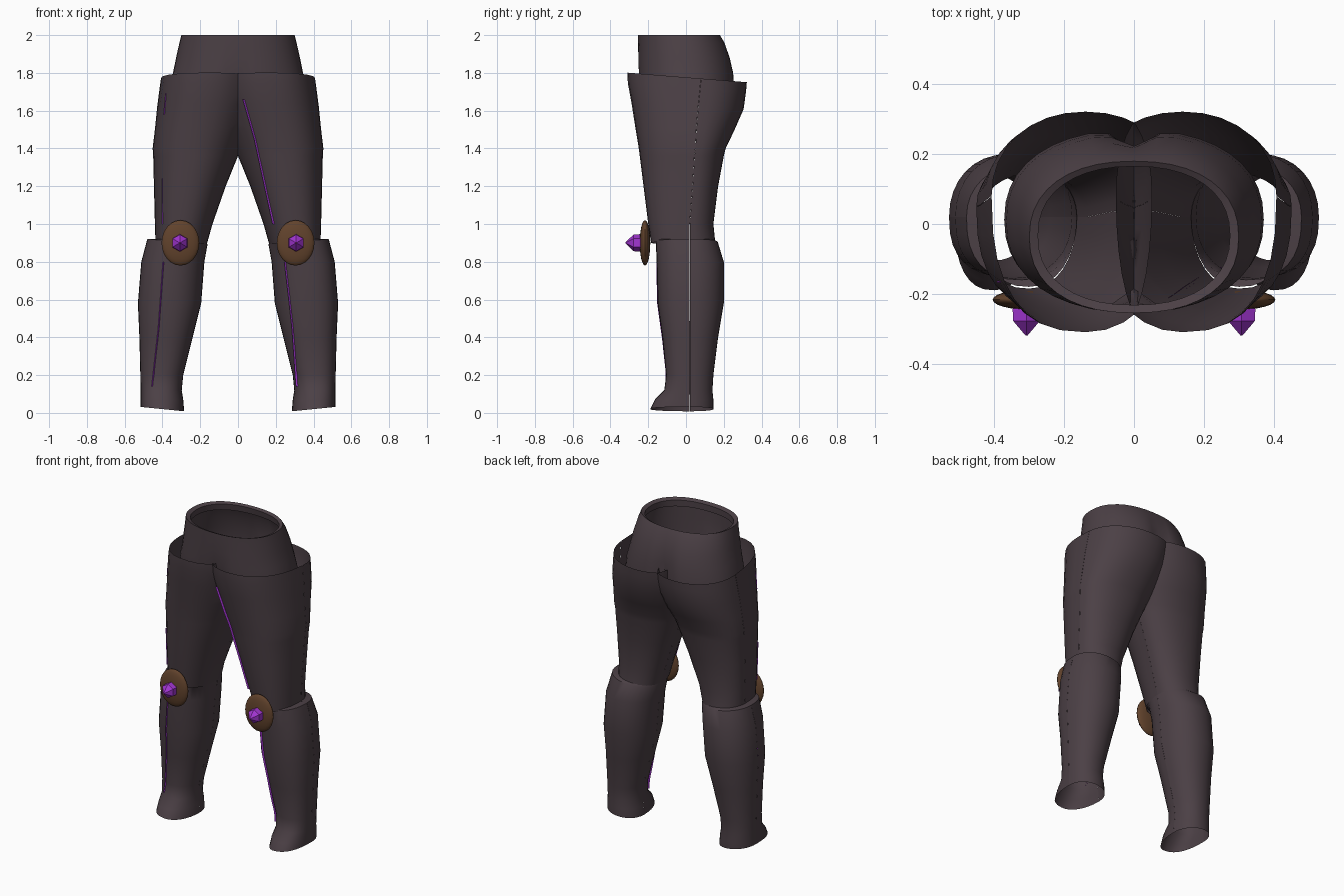
import bpy, bmesh, math

if "Cube" in bpy.data.objects:
    bpy.data.objects.remove(bpy.data.objects["Cube"])


def material(name, rgb):
    m = bpy.data.materials.new(name)
    m.diffuse_color = (*rgb, 1)
    m.use_nodes = True
    m.node_tree.nodes["Principled BSDF"].inputs["Base Color"].default_value = m.diffuse_color
    return m


LEATHER = material("dark leather", (0.071, 0.051, 0.060))
BROWN = material("brown leather", (0.120, 0.055, 0.025))
PURPLE = material("purple crystal", (0.36, 0.036, 0.64))


def power(v, p):
    return math.copysign(abs(v) ** p, v)


def roundness(c, s):
    """Section exponent: boxier on the outer front corner."""
    return 0.80 if c > 0 and s < 0 else 0.94


def finish(bm, name, mat, smooth=True):
    mesh = bpy.data.meshes.new(name)
    bm.to_mesh(mesh)
    bm.free()
    mesh.materials.append(mat)
    ob = bpy.data.objects.new(name, mesh)
    bpy.context.collection.objects.link(ob)
    bpy.context.view_layer.objects.active = ob
    ob.select_set(True)
    if smooth:
        bpy.ops.object.shade_smooth_by_angle(angle=math.radians(40))
    ob.select_set(False)
    return ob


def skin(bm, rows, closed=False):
    """Join rows of points into quads."""
    vs = [[bm.verts.new(p) for p in r] for r in rows]
    n = len(vs[0])
    for a, b in zip(vs, vs[1:]):
        for i in range(n if closed else n - 1):
            j = (i + 1) % n
            bm.faces.new((a[i], a[j], b[j], b[i]))


# Rings: z, inner x, outer x, front y, seam y, back y, slope in x, slope in y
THIGH = [
    (0.90, 0.165, 0.437, -0.185, 0.02, 0.155, 0.05, 0),
    (1.00, 0.135, 0.440, -0.20, 0.02, 0.145, 0, 0),
    (1.20, 0.065, 0.445, -0.225, 0.035, 0.17, 0, 0),
    (1.36, 0.0, 0.449, -0.245, 0.045, 0.20, 0, 0),
    (1.40, -0.015, 0.452, -0.25, 0.05, 0.21, 0, 0),
    (1.50, -0.06, 0.440, -0.268, 0.055, 0.255, 0, -0.03),
    (1.62, -0.10, 0.428, -0.288, 0.065, 0.305, 0, -0.05),
    (1.72, -0.125, 0.415, -0.308, 0.075, 0.318, 0, -0.07),
    (1.77, -0.13, 0.408, -0.310, 0.08, 0.322, 0, -0.08),
]
SHIN = [
    (0.02, 0.285, 0.515, -0.19, 0.02, 0.145, 0.10, 0),
    (0.07, 0.29, 0.515, -0.165, 0.02, 0.145, 0, 0),
    (0.12, 0.298, 0.515, -0.115, 0.02, 0.14, 0, 0),
    (0.20, 0.29, 0.517, -0.105, 0.02, 0.145, 0, 0),
    (0.40, 0.24, 0.522, -0.125, 0.02, 0.17, 0, 0),
    (0.58, 0.195, 0.530, -0.15, 0.02, 0.20, 0, 0),
    (0.80, 0.178, 0.512, -0.155, 0.02, 0.20, 0, 0),
    (0.905, 0.162, 0.480, -0.16, 0.02, 0.168, 0.1, 0),
    (0.915, 0.165, 0.437, -0.18, 0.02, 0.152, 0.05, 0),
]


def leg_shell(name, rings, side):
    """Front and back half shells with a hairline seam on each side."""
    bm = bmesh.new()
    gap, n = 0.0006, 16
    for half in (0, 1):
        rows = []
        for z, x0, x1, yf, ys, yb, sx, sy in rings:
            row = []
            for i in range(n + 1):
                a = half * math.pi + gap + (math.pi - 2 * gap) * i / n
                c, s = math.cos(a), math.sin(a)
                p = roundness(c, s)
                dx = (x1 - x0) / 2 * power(c, p)
                dy = power(s, p) * ((yb - ys) if half == 0 else (ys - yf))
                row.append(((x0 + x1) / 2 + dx, ys + dy, z + sx * dx + sy * dy))
            rows.append(row)
        skin(bm, rows)
    # cut at the centre plane, then fold the overlap back as the inner wall
    bmesh.ops.bisect_plane(bm, geom=bm.verts[:] + bm.edges[:] + bm.faces[:],
                           plane_co=(0, 0, 0), plane_no=(1, 0, 0))
    for v in bm.verts:
        if v.co.x < 0:
            v.co.x *= -0.4
    if side < 0:
        bmesh.ops.scale(bm, vec=(-1, 1, 1), verts=bm.verts)
        bmesh.ops.reverse_faces(bm, faces=bm.faces)
    finish(bm, name, LEATHER)


def front_point(rings, x, z):
    """Front surface y at a given x and height."""
    for a, b in zip(rings, rings[1:]):
        if a[0] <= z <= b[0]:
            t = (z - a[0]) / (b[0] - a[0])
            x0, x1, yf, ys = (a[k] + (b[k] - a[k]) * t for k in (1, 2, 3, 4))
            u = (2 * x - x0 - x1) / (x1 - x0)
            p = roundness(u, -1)
            c = min(1, abs(u)) ** (1 / p)
            return ys - (ys - yf) * math.sqrt(1 - c * c) ** p
    return 0


def piping(name, rings, side, path, width=0.004, out=0.010):
    """Thin raised ridge following the front surface."""
    bm = bmesh.new()
    rows = []
    for (xa, za), (xb, zb) in zip(path, path[1:]):
        for i in range(9):
            t = i / 8
            x, z = xa + (xb - xa) * t, za + (zb - za) * t
            y0, y1 = (front_point(rings, x + d, z) for d in (-width, width))
            # outward direction across the surface
            nx, ny = (y1 - y0), -2 * width
            k = math.hypot(nx, ny)
            nx, ny = nx / k, ny / k
            y = (y0 + y1) / 2
            rows.append([(side * (x + nx * o - ny * w), y + ny * o + nx * w, z)
                         for w, o in ((-width, -0.002), (0, out), (width, -0.002))])
    skin(bm, rows)
    bmesh.ops.remove_doubles(bm, verts=bm.verts, dist=0.0001)
    finish(bm, name, PURPLE)


for side, tag in ((1, "right"), (-1, "left")):
    leg_shell("thigh_" + tag, THIGH, side)
    leg_shell("shin_boot_" + tag, SHIN, side)

    # Knee pad: flattened disc
    bm = bmesh.new()
    bmesh.ops.create_uvsphere(bm, u_segments=24, v_segments=12, radius=1)
    for v in bm.verts:
        x, y, z = v.co
        v.co = (side * 0.305 + 0.10 * x, -0.217 + 0.028 * y, 0.90 + 0.12 * z)
    finish(bm, "knee_pad_" + tag, BROWN)

    # Crystal: six sided stud with a pointed front
    bm = bmesh.new()
    rows = [[(side * 0.308 + r * math.sin(k * math.pi / 3), y,
              0.90 + r * math.cos(k * math.pi / 3)) for k in range(6)]
            for y, r in ((-0.225, 0.038), (-0.245, 0.046), (-0.278, 0.044), (-0.320, 0.003))]
    skin(bm, rows, closed=True)
    bmesh.ops.recalc_face_normals(bm, faces=bm.faces)
    finish(bm, "knee_crystal_" + tag, PURPLE, smooth=False)

# Purple piping: inner line on one leg, outer line on the other
piping("thigh_piping_right", THIGH, 1, [(0.03, 1.66), (0.09, 1.45), (0.19, 1.0)])
piping("shin_piping_right", SHIN, 1, [(0.25, 0.80), (0.29, 0.45), (0.315, 0.14)])
piping("thigh_piping_upper_left", THIGH, -1, [(0.38, 1.69), (0.39, 1.58)], 0.003, 0.004)
piping("thigh_piping_lower_left", THIGH, -1, [(0.40, 1.24), (0.40, 1.0)], 0.003, 0.004)
piping("shin_piping_left", SHIN, -1, [(0.395, 0.80), (0.42, 0.45), (0.455, 0.14)], 0.004, 0.006)

# Waist: open tube creased down the middle, deepest at the back
bm = bmesh.new()
rows = []
for z, rx, yf, yb, back, front in ((1.64, 0.372, -0.245, 0.27, 0.06, 0.06),
                                   (1.72, 0.366, -0.252, 0.265, 0.05, 0.035),
                                   (1.80, 0.344, -0.255, 0.258, 0.035, 0.015),
                                   (1.88, 0.328, -0.255, 0.238, 0.02, 0.005),
                                   (1.96, 0.31, -0.255, 0.208, 0.01, 0),
                                   (2.00, 0.30, -0.255, 0.18, 0, 0),
                                   (1.99, 0.275, -0.232, 0.165, 0, 0),
                                   (1.95, 0.278, -0.232, 0.172, 0, 0)):
    row = []
    for i in range(40):
        a = 2 * math.pi * i / 40
        x = rx * power(math.cos(a), 0.88)
        y = (yf + yb) / 2 + (yb - yf) / 2 * power(math.sin(a), 0.88)
        dent = math.exp(-(x / 0.05) ** 2)
        y += -back * dent if math.sin(a) > 0 else front * dent
        row.append((x, y, z))
    rows.append(row)
skin(bm, rows, closed=True)
finish(bm, "waist", LEATHER)
